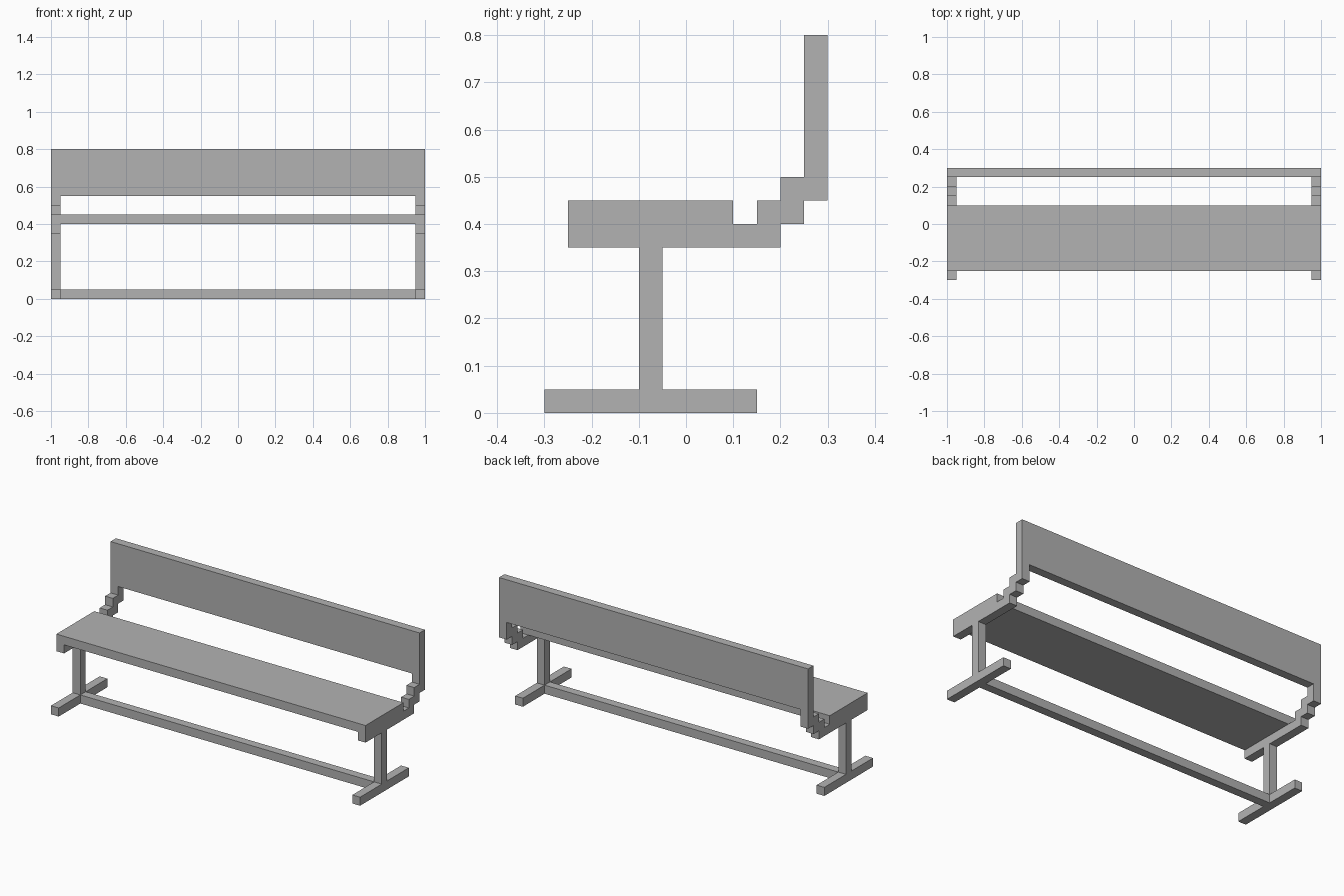
import bpy
import bmesh

cube = bpy.data.objects.get("Cube")
if cube:
    bpy.data.objects.remove(cube, do_unlink=True)

GREY = (0.448, 0.448, 0.448, 1.0)
grey = bpy.data.materials.new("bench_grey")
grey.use_nodes = True
grey.diffuse_color = GREY
grey.node_tree.nodes["Principled BSDF"].inputs["Base Color"].default_value = GREY


def extrude_profile(name, profile, x0, x1):
    """Extrude a closed (y, z) outline along x."""
    bm = bmesh.new()
    face = bm.faces.new([bm.verts.new((x0, y, z)) for y, z in profile])
    new = bmesh.ops.extrude_face_region(bm, geom=[face])["geom"]
    verts = [g for g in new if isinstance(g, bmesh.types.BMVert)]
    bmesh.ops.translate(bm, verts=verts, vec=(x1 - x0, 0, 0))
    bmesh.ops.recalc_face_normals(bm, faces=bm.faces)
    mesh = bpy.data.meshes.new(name)
    bm.to_mesh(mesh)
    bm.free()
    mesh.materials.append(grey)
    obj = bpy.data.objects.new(name, mesh)
    bpy.context.collection.objects.link(obj)
    return obj


def rect(y0, y1, z0, z1):
    return [(y0, z0), (y1, z0), (y1, z1), (y0, z1)]


HALF = 1.0    # half the bench length
T = 0.05      # thickness of every board and bar

# Full-length boards and the floor stretcher
extrude_profile("seat", rect(-0.25, 0.1, 0.4, 0.45), -HALF, HALF)
extrude_profile("backrest", rect(0.25, 0.3, 0.55, 0.8), -HALF, HALF)
extrude_profile("stretcher", rect(-0.1, -0.05, 0, T), T - HALF, HALF - T)

# Seat support that steps up at the rear to carry the backrest
arm = [(-0.25, 0.35), (0.2, 0.35), (0.2, 0.4), (0.25, 0.4), (0.25, 0.45),
       (0.3, 0.45), (0.3, 0.55), (0.25, 0.55), (0.25, 0.5), (0.2, 0.5),
       (0.2, 0.45), (0.15, 0.45), (0.15, 0.4), (-0.25, 0.4)]

# End frames
for side, x0 in (("right", -HALF), ("left", HALF - T)):
    extrude_profile(side + "_foot", rect(-0.3, 0.15, 0, T), x0, x0 + T)
    extrude_profile(side + "_leg", rect(-0.1, -0.05, T, 0.35), x0, x0 + T)
    extrude_profile(side + "_stepped_arm", arm, x0, x0 + T)
